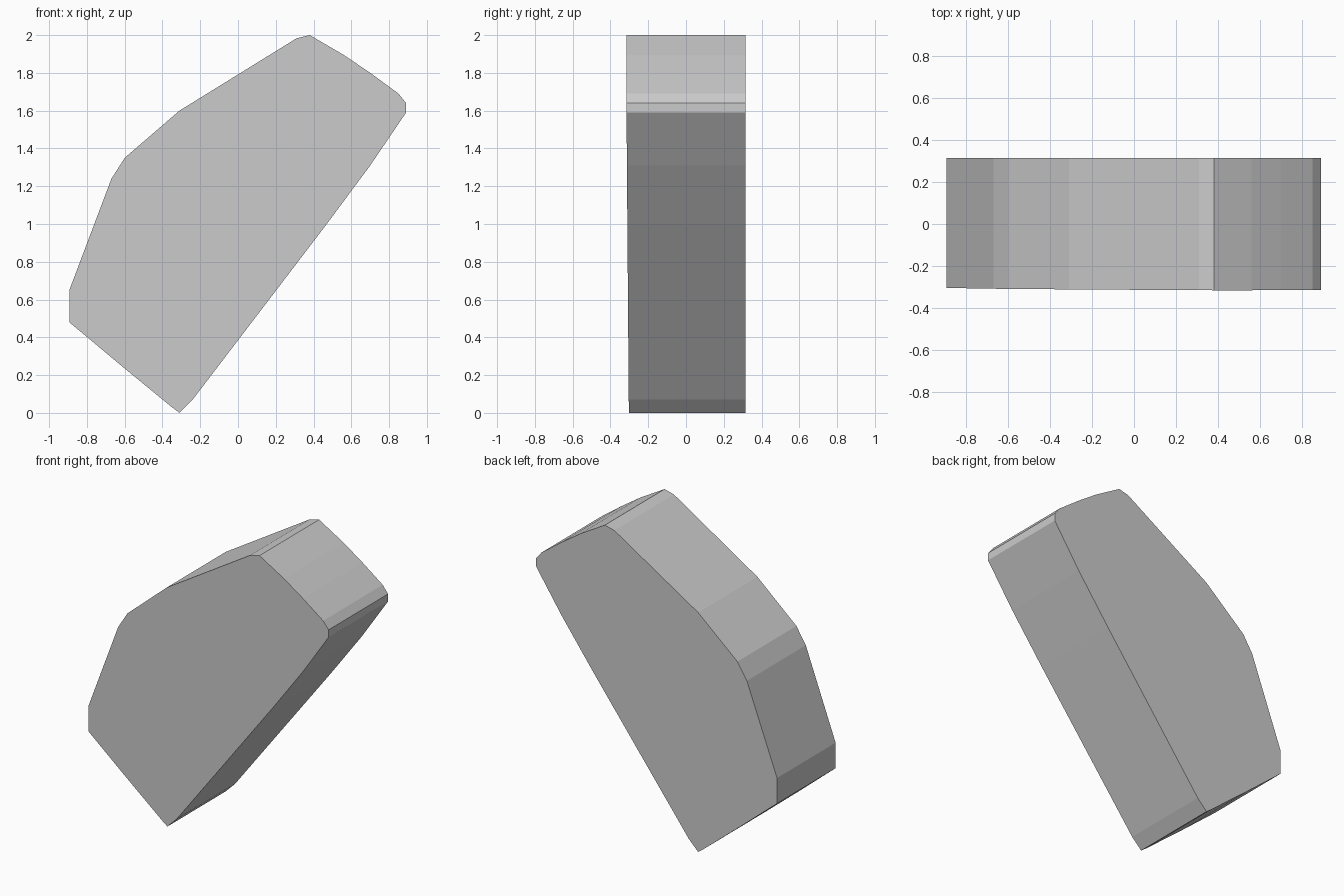
import bpy, bmesh

if "Cube" in bpy.data.objects:
    bpy.data.objects.remove(bpy.data.objects["Cube"])

# Outline of the slab seen from the front (x, z), counter-clockwise
profile = [(-0.31, 0.0), (-0.24, 0.07), (0.47, 1.0), (0.70, 1.31), (0.89, 1.59),
           (0.89, 1.64), (0.85, 1.69), (0.70, 1.80), (0.56, 1.895), (0.38, 2.0),
           (0.31, 1.983), (-0.31, 1.60), (-0.60, 1.35), (-0.67, 1.24),
           (-0.893, 0.65), (-0.893, 0.48), (-0.63, 0.26), (-0.35, 0.03)]


def front_y(x, z):
    # The front face leans very slightly outward towards the top
    return -0.309 - 0.003 * x - 0.0055 * (z - 1)


# Slab: front cap, back cap and the rim between them
bm = bmesh.new()
front = [bm.verts.new((x, front_y(x, z), z)) for x, z in profile]
back = [bm.verts.new((x, 0.314, z)) for x, z in profile]
bm.faces.new(front)
bm.faces.new(back[::-1])
n = len(profile)
for i in range(n):
    j = (i + 1) % n
    bm.faces.new((front[j], front[i], back[i], back[j]))
bmesh.ops.recalc_face_normals(bm, faces=bm.faces)

mesh = bpy.data.meshes.new("stone_slab")
bm.to_mesh(mesh)
bm.free()
slab = bpy.data.objects.new("stone_slab", mesh)
bpy.context.collection.objects.link(slab)
